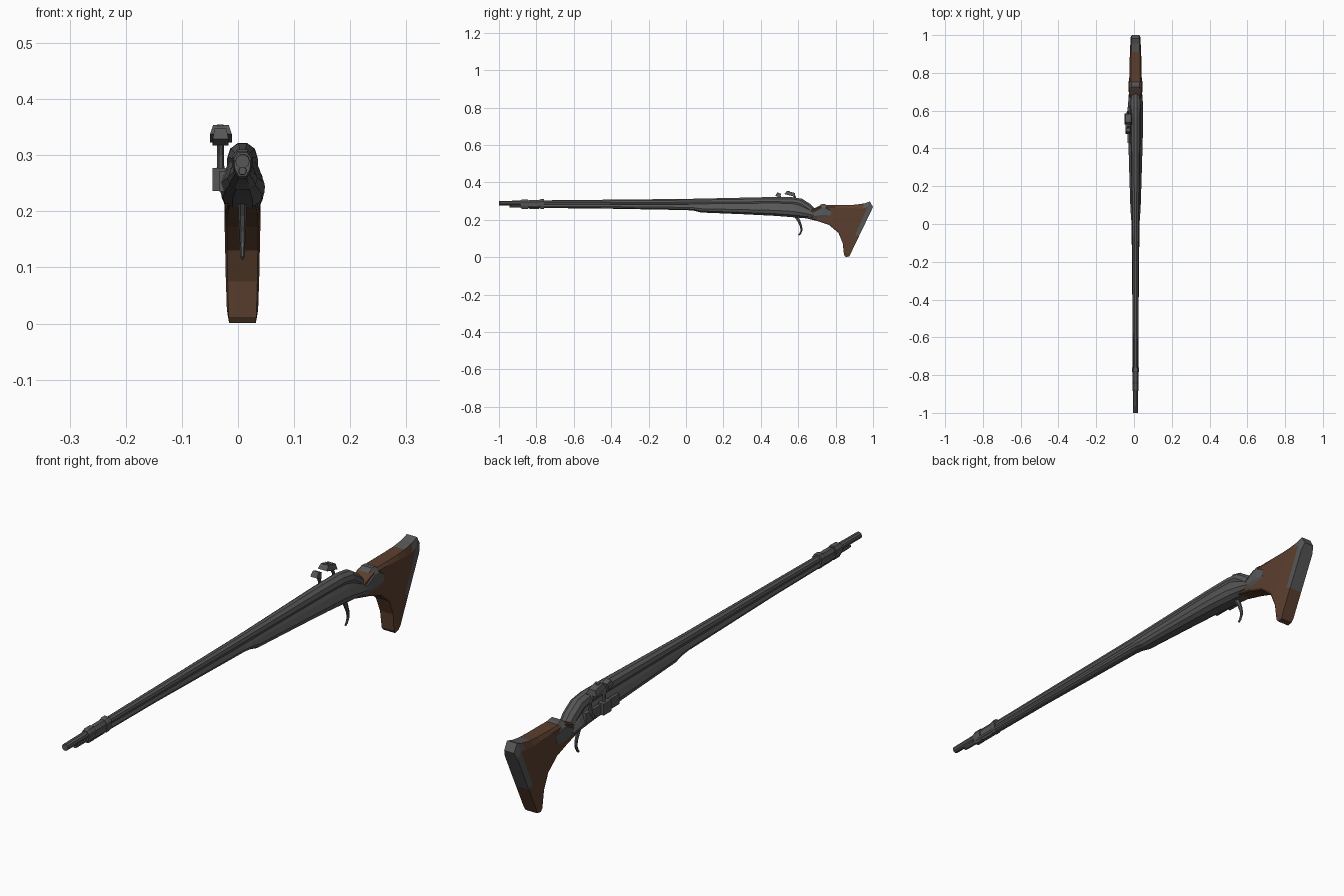
import bpy, bmesh, math
from mathutils import Vector, Matrix

if "Cube" in bpy.data.objects:
    bpy.data.objects.remove(bpy.data.objects["Cube"])

CX = 0.008  # centre line of the gun


def material(name, rgb):
    m = bpy.data.materials.new(name)
    m.diffuse_color = (*rgb, 1)
    m.use_nodes = True
    m.node_tree.nodes["Principled BSDF"].inputs["Base Color"].default_value = m.diffuse_color
    return m


STEEL = material("dark_steel", (0.095, 0.095, 0.095))
WOOD = material("brown_wood", (0.105, 0.05, 0.028))


def finish(name, bm, mats=(STEEL,)):
    bmesh.ops.recalc_face_normals(bm, faces=bm.faces)
    me = bpy.data.meshes.new(name)
    bm.to_mesh(me)
    bm.free()
    for m in mats:
        me.materials.append(m)
    ob = bpy.data.objects.new(name, me)
    bpy.context.collection.objects.link(ob)
    return ob


def loft(name, rings):
    """Skin a list of closed rings and cap both ends."""
    bm = bmesh.new()
    vs = [[bm.verts.new(p) for p in r] for r in rings]
    n = len(vs[0])
    for a, b in zip(vs, vs[1:]):
        for i in range(n):
            j = (i + 1) % n
            bm.faces.new((a[i], a[j], b[j], b[i]))
    bm.faces.new(vs[0])
    bm.faces.new(vs[-1])
    return finish(name, bm)


def tube(name, pts, sides=10, x=CX, flat=1.0):
    """Tapered tube along (y, z, r) points in a vertical plane."""
    rings = []
    for i, (y, z, r) in enumerate(pts):
        a, b = pts[max(i - 1, 0)], pts[min(i + 1, len(pts) - 1)]
        t = Vector((0, b[0] - a[0], b[1] - a[1])).normalized()
        up = Vector((1, 0, 0)).cross(t)
        ring = []
        for k in range(sides):
            ang = 2 * math.pi * (k + 0.5) / sides
            ring.append(Vector((x + r * flat * math.sin(ang), y, z)) + up * r * math.cos(ang))
        rings.append(ring)
    return loft(name, rings)


def body(name, secs, shape):
    """Loft of (y, top, bottom, half width) sections with a mirrored outline."""
    rings = []
    for y, top, bot, hw in secs:
        half = [(hw * w, top + (bot - top) * t) for t, w in shape]
        rings.append([(CX + x, y, z) for x, z in half] +
                     [(CX - x, y, z) for x, z in reversed(half)])
    return loft(name, rings)


def block(name, lo, hi, top=1.0, tilt=0):
    """Box between two corners; top scales the upper face, tilt turns about x."""
    bm = bmesh.new()
    bmesh.ops.create_cube(bm, size=1)
    lo, hi = Vector(lo), Vector(hi)
    c, d = (lo + hi) / 2, hi - lo
    for v in bm.verts:
        k = top if v.co.z > 0 else 1
        v.co = Vector((v.co.x * d.x * k, v.co.y * d.y * k, v.co.z * d.z))
    bm.transform(Matrix.Translation(c) @ Matrix.Rotation(math.radians(tilt), 4, 'X'))
    return finish(name, bm)


# barrel with curved breech tang
tube("barrel", [(-1, .289, .0125), (-.78, .291, .0135), (0, .294, .0185), (.44, .297, .0255),
                (.56, .296, .027), (.61, .288, .028), (.65, .262, .028), (.685, .232, .024)])
# muzzle lip and ramrod
tube("muzzle_bore", [(-1, .289, .008), (-.998, .289, .008)])
tube("ramrod", [(-.945, .272, .007), (-.93, .272, .008), (-.75, .272, .008)], 8)

# metal-grey fore stock running into the wrist
stock_shape = [(0, .5), (.3, .78), (.62, 1), (.85, .85), (1, .45)]
body("fore_stock",
     [(-.87, .288, .263, .015), (-.5, .288, .261, .016), (0, .29, .252, .021),
      (.04, .291, .249, .024), (.08, .292, .239, .027), (.3, .295, .230, .034),
      (.48, .298, .221, .039), (.58, .295, .213, .040), (.64, .275, .208, .039),
      (.685, .252, .206, .036)], stock_shape)
body("wrist",
     [(.67, .245, .210, .033), (.70, .266, .207, .036), (.725, .284, .206, .037),
      (.745, .283, .206, .037), (.775, .262, .208, .034)],
     [(0, .55), (.25, .95), (.75, 1), (1, .8)])

# barrel bands near the muzzle
band_shape = [(0, .5), (.25, .95), (.7, .85), (1, .4)]
for i, (y0, y1, top, hw) in enumerate([(-.885, -.845, .308, .018), (-.845, -.785, .306, .016),
                                       (-.785, -.76, .310, .020)]):
    body(f"barrel_band_{i + 1}", [(y0, top - .003, .263, hw - .002), (y0 + .008, top, .259, hw),
                                  (y1, top, .259, hw)], band_shape)

# butt: fanned sections from (top y, z) to (bottom y, z) with half width
butt = [(.63, .232, .63, .211, .026), (.72, .278, .70, .194, .031), (.80, .278, .765, .172, .032),
        (.87, .279, .815, .130, .031), (.91, .281, .838, .075, .030), (.955, .288, .845, .012, .028),
        (.983, .298, .853, .001, .027), (1.0, .268, .873, .004, .026)]
outline = [(0, .75), (.1, 1), (.6, 1), (.94, 1), (1, .88)]
bm = bmesh.new()
rows = []
for ty, tz, by, bz, hw in butt:
    rows.append([[bm.verts.new((CX + s * hw * w, ty + (by - ty) * t, tz + (bz - tz) * t))
                  for t, w in outline] for s in (1, -1)])
last = len(rows) - 2
for i, (a, b) in enumerate(zip(rows, rows[1:])):
    for s in (0, 1):
        for k in range(len(outline) - 1):
            f = bm.faces.new((a[s][k], a[s][k + 1], b[s][k + 1], b[s][k]))
            # steel butt plate wraps the upper rear edge
            f.material_index = 0 if (i == last and k < 2) or (i >= last - 1 and k == 0) else 1
    for k in (0, -1):
        f = bm.faces.new((a[0][k], b[0][k], b[1][k], a[1][k]))
        f.material_index = 0 if k == 0 and i >= last - 2 else 1
for r, plate in ((rows[0], 0), (rows[-1], 2)):
    for k in range(len(outline) - 1):
        f = bm.faces.new((r[0][k], r[0][k + 1], r[1][k + 1], r[1][k]))
        f.material_index = 0 if k < plate else 1
finish("butt_stock", bm, (STEEL, WOOD))

# trigger
tube("trigger", [(.585, .222, .010), (.603, .195, .009), (.615, .165, .007),
                 (.618, .143, .006), (.610, .125, .005), (.602, .117, .004)], 6, flat=.8)

# lock on the left side: plate, pan, cock and striking steel
block("lock_plate", (-.034, .43, .235), (-.02, .62, .272))
block("pan", (-.045, .49, .236), (-.022, .535, .277))
tube("cock_arm", [(.575, .245, .010), (.592, .268, .008), (.592, .300, .006), (.578, .328, .007)],
     6, x=-.032, flat=.8)
block("cock_jaw", (-.050, .528, .330), (-.011, .588, .349), .72, -14)
block("cock_screw", (-.037, .538, .342), (-.026, .554, .355))
tube("steel_arm", [(.515, .262, .007), (.512, .300, .006), (.502, .325, .006)], 6, x=-.031)
block("steel_face", (-.045, .480, .322), (-.017, .508, .344), .75, -25)
